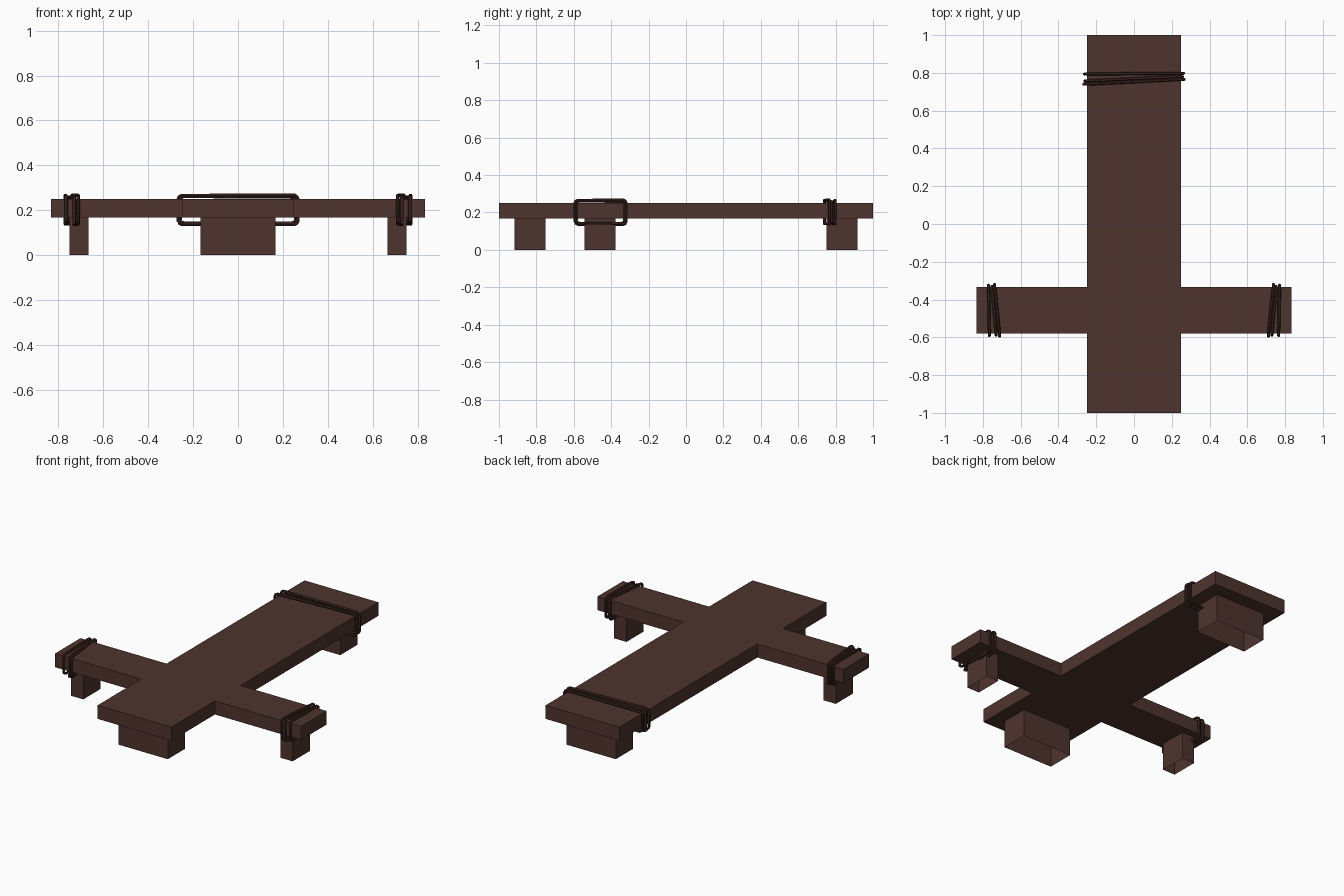
import bpy, bmesh

if "Cube" in bpy.data.objects:
    bpy.data.objects.remove(bpy.data.objects["Cube"])


def material(name, rgb):
    m = bpy.data.materials.new(name)
    m.diffuse_color = (*rgb, 1)
    m.use_nodes = True
    m.node_tree.nodes["Principled BSDF"].inputs["Base Color"].default_value = m.diffuse_color
    return m


wood = material("dark brown wood", (0.0762, 0.0343, 0.0273))
cord = material("deep brown rope", (0.0482, 0.0203, 0.0168))


def box(name, x0, x1, y0, y1, z0, z1, open_bottom=False):
    bm = bmesh.new()
    bmesh.ops.create_cube(bm, size=1)
    for v in bm.verts:
        v.co.x = x1 if v.co.x > 0 else x0
        v.co.y = y1 if v.co.y > 0 else y0
        v.co.z = z1 if v.co.z > 0 else z0
    if open_bottom:
        bm.normal_update()
        down = [f for f in bm.faces if f.normal.z < -0.5]
        bmesh.ops.delete(bm, geom=down, context='FACES_ONLY')
    me = bpy.data.meshes.new(name)
    bm.to_mesh(me)
    bm.free()
    ob = bpy.data.objects.new(name, me)
    me.materials.append(wood)
    bpy.context.collection.objects.link(ob)


def rope(name, half, place):
    """Three slanted turns around a plank; place maps (along, across, z) to the model."""
    # per turn: offset at one end, offset at the other end, growth, bottom z, top z
    turns = [(-0.030, -0.004, 0.000, 0.136, 0.266),
             (-0.012, 0.010, -0.010, 0.143, 0.261),
             (0.024, 0.028, -0.004, 0.139, 0.264)]
    c = 0.016
    pts = []
    for i, (a, b, g, lo, hi) in enumerate(turns):
        h = half + g
        s = -0.003 if i == 1 else 0.002
        loop = [(-h, a, lo + c), (-h, a, hi - c), (-h + 0.3 * c, a, hi - 0.3 * c), (-h + c, a, hi),
                (h - c, b, hi + s), (h - 0.3 * c, b, hi - 0.3 * c), (h, b, hi - c),
                (h, b, lo + c), (h - 0.3 * c, b, lo + 0.3 * c), (h - c, b, lo)]
        n = turns[(i + 1) % 3][0]
        loop += [(-h + c, n, lo), (-h + 0.3 * c, n, lo + 0.3 * c)]
        pts += [place(*p) for p in loop]
    cu = bpy.data.curves.new(name, 'CURVE')
    cu.dimensions = '3D'
    cu.bevel_depth = 0.008
    cu.bevel_resolution = 1
    sp = cu.splines.new('POLY')
    sp.points.add(len(pts) - 1)
    for p, co in zip(sp.points, pts):
        p.co = (*co, 1)
    sp.use_cyclic_u = True
    cu.materials.append(cord)
    ob = bpy.data.objects.new(name, cu)
    bpy.context.collection.objects.link(ob)
    bpy.ops.object.select_all(action='DESELECT')
    ob.select_set(True)
    bpy.context.view_layer.objects.active = ob
    bpy.ops.object.convert(target='MESH')
    bpy.ops.object.shade_smooth_by_angle()


# planks
box("long_plank", -0.25, 0.25, -1, 1, 0.167, 0.25)
box("cross_plank", -0.833, 0.833, -0.58, -0.333, 0.167, 0.25)

# feet, hollow underneath
box("front_foot", -0.167, 0.167, -0.917, -0.75, 0, 0.167, True)
box("back_foot", -0.167, 0.167, 0.75, 0.917, 0, 0.167, True)
box("right_foot", 0.667, 0.75, -0.543, -0.377, 0, 0.167, True)
box("left_foot", -0.75, -0.667, -0.543, -0.377, 0, 0.167, True)

# rope bindings
rope("head_rope", 0.267, lambda u, v, z: (u, 0.77 + v, z))
rope("right_arm_rope", 0.138, lambda u, v, z: (0.742 + v, -0.457 + u, z))
rope("left_arm_rope", 0.138, lambda u, v, z: (-0.742 - v, -0.457 + u, z))
